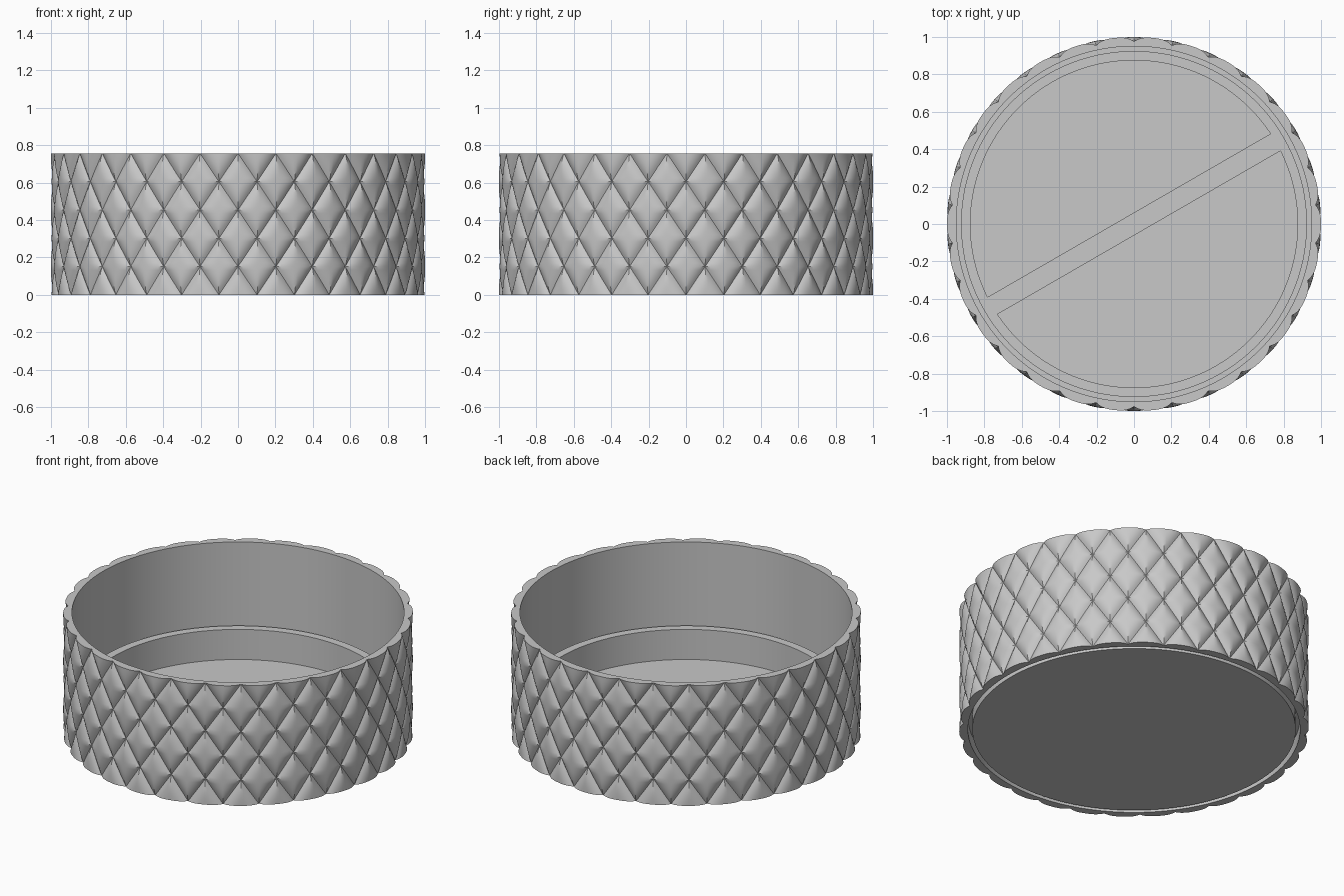
import bpy, bmesh, math
from math import sin, cos, pi, radians

cube = bpy.data.objects.get("Cube")
if cube:
    bpy.data.objects.remove(cube, do_unlink=True)

HEIGHT = 0.757
R_IN = 0.95            # inside of the outer sleeve
R_TRAY = 0.925         # outside of the inner tray
R_POCKET = 0.875       # inside of the tray pockets
TRAY_TOP, FLOOR = 0.24, 0.05

grey = bpy.data.materials.new("plain grey")
grey.use_nodes = True
color = (0.58, 0.58, 0.58, 1)
grey.diffuse_color = color
grey.node_tree.nodes["Principled BSDF"].inputs["Base Color"].default_value = color


def finish(name, bm):
    """Turn a bmesh into a named grey object."""
    bmesh.ops.recalc_face_normals(bm, faces=bm.faces)
    mesh = bpy.data.meshes.new(name)
    bm.to_mesh(mesh)
    bm.free()
    mesh.materials.append(grey)
    obj = bpy.data.objects.new(name, mesh)
    bpy.context.collection.objects.link(obj)
    return obj


def activate(obj):
    bpy.ops.object.select_all(action='DESELECT')
    obj.select_set(True)
    bpy.context.view_layer.objects.active = obj


def smooth(obj, degrees=30):
    activate(obj)
    bpy.ops.object.shade_smooth_by_angle(angle=radians(degrees))


def prism(name, outline, z0, z1):
    """Extrude a flat outline from z0 to z1."""
    bm = bmesh.new()
    base = bm.faces.new([bm.verts.new((x, y, z0)) for x, y in outline])
    ext = bmesh.ops.extrude_face_region(bm, geom=[base])
    for v in ext["geom"]:
        if isinstance(v, bmesh.types.BMVert):
            v.co.z = z1
    return finish(name, bm)


def arc(radius, start, end, steps):
    return [(radius * cos(start + (end - start) * i / steps),
             radius * sin(start + (end - start) * i / steps)) for i in range(steps + 1)]


# Outer sleeve: pillowed diamonds between two sets of crossing grooves
DIAMONDS, SUB, HALF_ROWS = 30, 16, 5
COLS, ROWS = DIAMONDS * SUB, HALF_ROWS * SUB // 2
DEPTH = 0.024


def groove(t):
    """Distance to the nearest groove, 0 on it and 0.5 midway."""
    return abs(t - round(t))


bm = bmesh.new()
grid = []
for j in range(ROWS + 1):
    row = []
    for i in range(COLS):
        u, v = i / SUB, (j - ROWS) / SUB
        near = min(groove(u + v), groove(u - v))
        r = 1 - DEPTH * (1 - 2 * near) ** 3
        a = 2 * pi * i / COLS - pi / 2
        row.append(bm.verts.new((r * cos(a), r * sin(a), HEIGHT * j / ROWS)))
    grid.append(row)
for j in range(ROWS):
    for i in range(COLS):
        k = (i + 1) % COLS
        p, q, s, t = grid[j][i], grid[j][k], grid[j + 1][k], grid[j + 1][i]
        u, v = (i + 0.5) / SUB, (j + 0.5 - ROWS) / SUB
        # Split each cell along the closer groove
        if groove(u - v) < groove(u + v):
            tris = ((p, q, s), (p, s, t))
        else:
            tris = ((p, q, t), (q, s, t))
        for tri in tris:
            bm.faces.new(tri)

# Plain inner wall and flat rims of the sleeve
inner = []
for z in (0, HEIGHT):
    inner.append([bm.verts.new((R_IN * sin(2 * pi * i / COLS),
                                -R_IN * cos(2 * pi * i / COLS), z)) for i in range(COLS)])
for low, high in ((grid[0], inner[0]), (inner[0], inner[1]), (inner[1], grid[-1])):
    for i in range(COLS):
        k = (i + 1) % COLS
        bm.faces.new((low[i], low[k], high[k], high[i]))
smooth(finish("outer_sleeve", bm))

# Inner tray with two half-round pockets and a slanted divider between them
tray = prism("inner_tray", arc(R_TRAY, 0, 2 * pi, 120)[:-1], 0, TRAY_TOP)
edge = math.asin(0.053 / R_POCKET)
for side in (0, pi):
    start = radians(30) + side
    cutter = prism("pocket_cutter", arc(R_POCKET, start + edge, start + pi - edge, 60),
                   FLOOR, HEIGHT)
    cutter.hide_render = True
    activate(tray)
    mod = tray.modifiers.new("pocket", 'BOOLEAN')
    mod.operation = 'DIFFERENCE'
    mod.solver = 'EXACT'
    mod.object = cutter
    bpy.ops.object.modifier_apply(modifier=mod.name)
    bpy.data.objects.remove(cutter, do_unlink=True)
smooth(tray)

# Narrow web that joins the tray to the sleeve
bm = bmesh.new()
rings = [[bm.verts.new((x, y, z)) for x, y in arc(r, 0, 2 * pi, 120)[:-1]]
         for r, z in ((0.92, 0.08), (0.955, 0.08), (0.955, 0.2), (0.92, 0.2))]
for n, ring in enumerate(rings):
    other = rings[(n + 1) % len(rings)]
    for i in range(len(ring)):
        k = (i + 1) % len(ring)
        bm.faces.new((ring[i], ring[k], other[k], other[i]))
smooth(finish("joining_web", bm))
